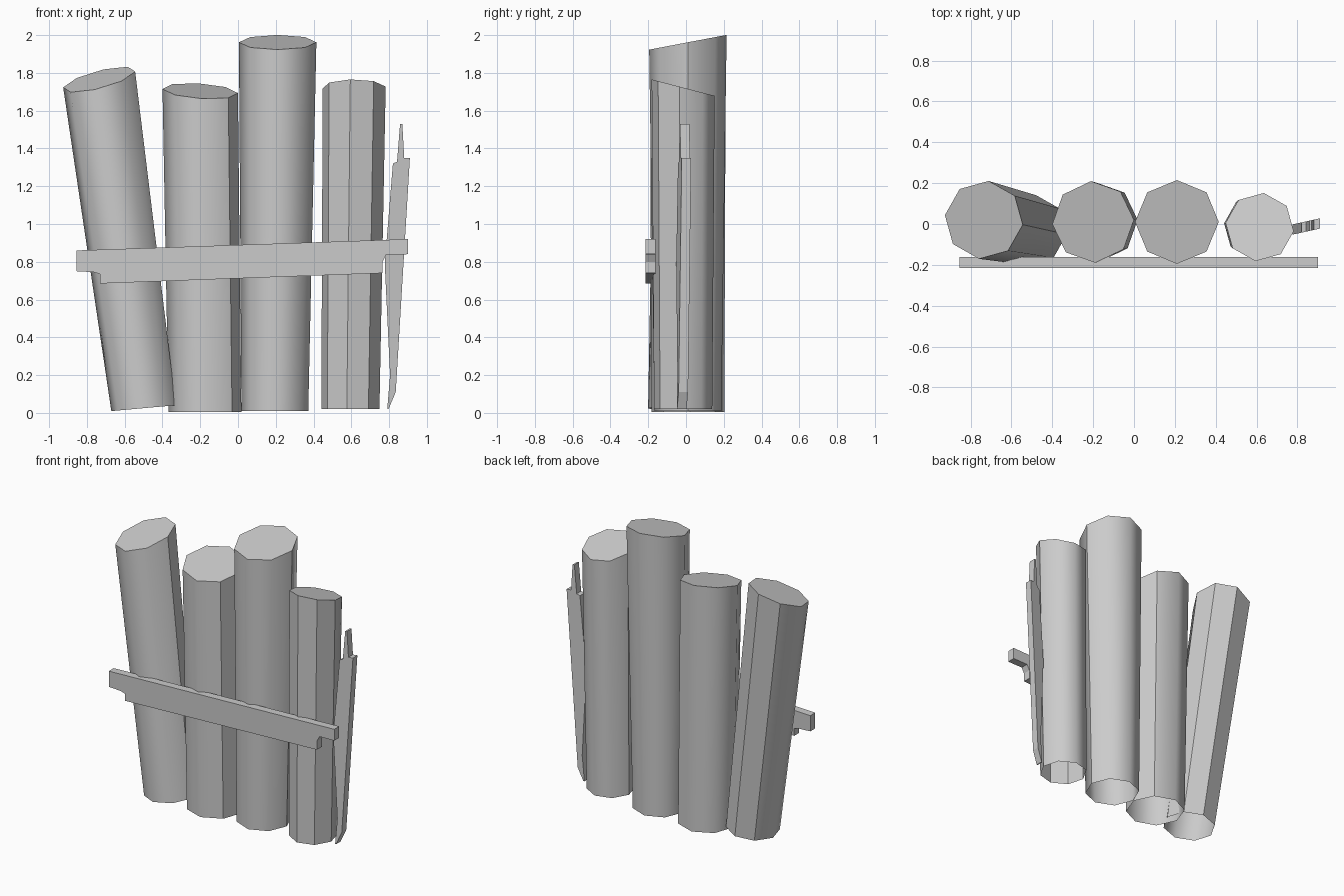
import bpy, bmesh, math

cube = bpy.data.objects.get("Cube")
if cube:
    bpy.data.objects.remove(cube, do_unlink=True)

grey = bpy.data.materials.new("plain_grey")
grey.use_nodes = True
colour = (0.6, 0.6, 0.6, 1)
grey.diffuse_color = colour
grey.node_tree.nodes["Principled BSDF"].inputs["Base Color"].default_value = colour


def finish(name, bm):
    mesh = bpy.data.meshes.new(name)
    bm.to_mesh(mesh)
    bm.free()
    mesh.materials.append(grey)
    obj = bpy.data.objects.new(name, mesh)
    bpy.context.collection.objects.link(obj)
    return obj


def ring(bm, centre, radius, phase, slope):
    """Eight-sided ring lying on a sloping plane."""
    verts = []
    for k in range(8):
        a = math.radians(phase + 45 * k)
        dx, dy = radius * math.cos(a), radius * math.sin(a)
        z = centre[2] + slope[0] * dx + slope[1] * dy
        verts.append(bm.verts.new((centre[0] + dx, centre[1] + dy, z)))
    return verts


def log(name, base, base_r, base_slope, top, top_r, top_slope, phase, hard):
    """Tapered log, open below, with a slanting cut on top."""
    bm = bmesh.new()
    low = ring(bm, base, base_r, phase, base_slope)
    high = ring(bm, top, top_r, phase, top_slope)
    for k in range(8):
        n = (k + 1) % 8
        bm.faces.new((low[k], low[n], high[n], high[k])).smooth = True
    cap = bm.faces.new(high)
    for edge in cap.edges:
        edge.smooth = False
    for k in hard:
        bm.edges.get((low[k], high[k])).smooth = False
    finish(name, bm)


def board(name, outline, thickness, y_at):
    """Outline in x and z, given thickness in y."""
    bm = bmesh.new()
    front = [bm.verts.new((x, y_at(x) - thickness / 2, z)) for x, z in outline]
    back = [bm.verts.new((x, y_at(x) + thickness / 2, z)) for x, z in outline]
    bm.faces.new(front)
    bm.faces.new(back[::-1])
    for k in range(len(outline)):
        n = (k + 1) % len(outline)
        bm.faces.new((front[n], front[k], back[k], back[n]))
    bmesh.ops.recalc_face_normals(bm, faces=bm.faces)
    finish(name, bm)


# Four upright logs
log("leaning_log", (-0.5, -0.03, 0.025), 0.172, (0.09, 0),
    (-0.735, 0.02, 1.765), 0.192, (0.25, 0.25), -7, (0, 1, 2, 3))
log("middle_log", (-0.175, 0.01, 0.005), 0.193, (0, 0),
    (-0.2, 0.01, 1.704), 0.2, (-0.065, 0.2), 3, (7, 0, 1))
log("tall_log", (0.195, 0.01, 0.01), 0.177, (0, 0),
    (0.21, 0.01, 1.962), 0.205, (0, 0.19), 0, (0,))
log("short_log", (0.595, -0.015, 0.02), 0.155, (0, 0),
    (0.615, -0.015, 1.722), 0.168, (0, -0.26), -7, (4, 5, 6, 7, 0))

# Cross plank with notched ends
board("cross_plank",
      [(-0.855, 0.86), (0.9, 0.92), (0.9, 0.84), (0.785, 0.838),
       (0.765, 0.8), (0.765, 0.74), (-0.73, 0.685), (-0.73, 0.735),
       (-0.765, 0.745), (-0.855, 0.75)],
      0.055, lambda x: -0.188)

# Thin splintered stake at the side
board("splintered_stake",
      [(0.858, 1.53), (0.87, 1.53), (0.88, 1.35), (0.91, 1.35),
       (0.835, 0.11), (0.797, 0.02), (0.79, 0.02), (0.805, 0.2),
       (0.777, 0.79), (0.82, 1.32), (0.842, 1.33)],
      0.05, lambda x: -0.025 + (x - 0.785) * 0.22)
